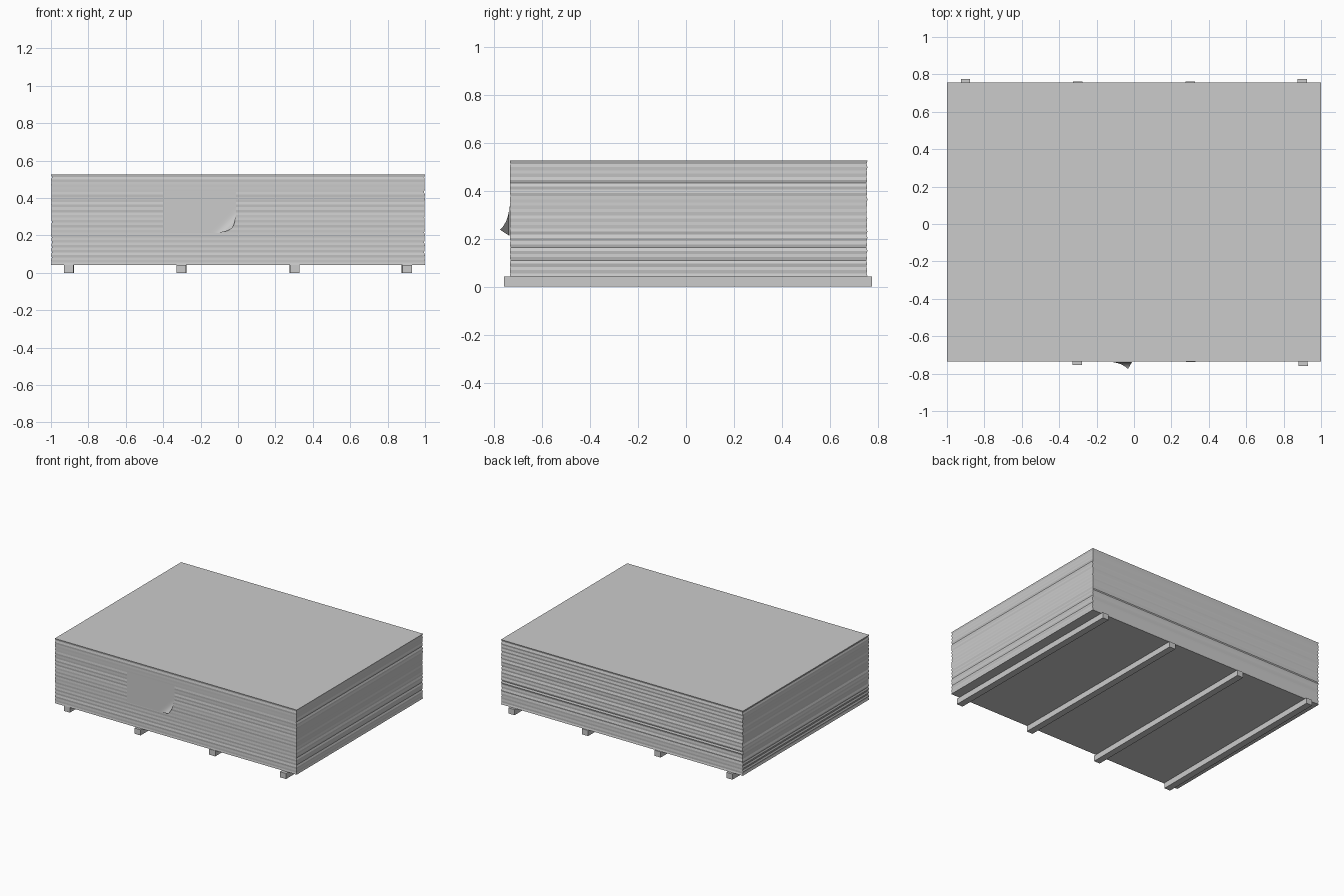
import bpy, bmesh, math, random

if "Cube" in bpy.data.objects:
    bpy.data.objects.remove(bpy.data.objects["Cube"])

random.seed(4)


def make_object(name, bm):
    bmesh.ops.recalc_face_normals(bm, faces=bm.faces)
    mesh = bpy.data.meshes.new(name)
    bm.to_mesh(mesh)
    bm.free()
    ob = bpy.data.objects.new(name, mesh)
    bpy.context.collection.objects.link(ob)
    return ob


# Stack of sheets: one skin whose sides ripple slightly from layer to layer
X0, X1, Y0, Y1, Z0, Z1 = -1.0, 1.0, -0.735, 0.757, 0.042, 0.525
LAYERS = 36
bm = bmesh.new()
rings = []
for i in range(LAYERS + 1):
    z = Z0 + (Z1 - Z0) * i / LAYERS
    inset = 0.0 if i in (0, LAYERS) else (0.003 if i % 2 else 0.0)
    a, b, c, d = [0 if i in (0, LAYERS) else inset + random.uniform(0, 0.003) for _ in range(4)]
    c *= 0.5
    rings.append([bm.verts.new(p) for p in (
        (X0 + a, Y0 + c, z), (X1 - b, Y0 + c, z), (X1 - b, Y1 - d, z), (X0 + a, Y1 - d, z))])
for lo, hi in zip(rings, rings[1:]):
    for k in range(4):
        n = (k + 1) % 4
        bm.faces.new((lo[k], lo[n], hi[n], hi[k]))
bm.faces.new(rings[0][::-1])
bm.faces.new(rings[-1])
make_object("sheet_stack", bm)

# Four wooden bearers, laid a little unevenly: centre x, front y, back y, skew
for i, (x, ya, yb, skew) in enumerate([
        (-0.903, -0.728, 0.775, 0.004), (-0.302, -0.753, 0.763, 0.004),
        (0.302, -0.738, 0.763, -0.004), (0.902, -0.76, 0.775, -0.004)]):
    bm = bmesh.new()
    bmesh.ops.create_cube(bm, size=1)
    for v in bm.verts:
        y = ya if v.co.y < 0 else yb
        v.co = (x + v.co.x * 0.05 + (skew if v.co.y > 0 else -skew) * 0.5,
                y, 0.0 if v.co.z < 0 else Z0)
    make_object(f"bearer_{i + 1}", bm)

# Paper label on the front, its lower right corner peeling away
LX0, LX1, LZ0, LZ1 = -0.40, -0.01, 0.212, 0.435
NX, NZ = 36, 22
bm = bmesh.new()
grid = []
for j in range(NZ + 1):
    row = []
    for i in range(NX + 1):
        x = LX0 + (LX1 - LX0) * i / NX
        z = LZ0 + (LZ1 - LZ0) * j / NZ
        s = ((LX1 - x) + (z - LZ0)) / math.sqrt(2)
        lift = max(0.0, 1 - s / 0.09) ** 2
        row.append(bm.verts.new((x - 0.022 * lift, Y0 - 0.002 - 0.038 * lift, z + 0.025 * lift)))
    grid.append(row)
for r, q in zip(grid, grid[1:]):
    for i in range(NX):
        bm.faces.new((r[i], r[i + 1], q[i + 1], q[i]))
label = make_object("front_label", bm)
for p in label.data.polygons:
    p.use_smooth = True
